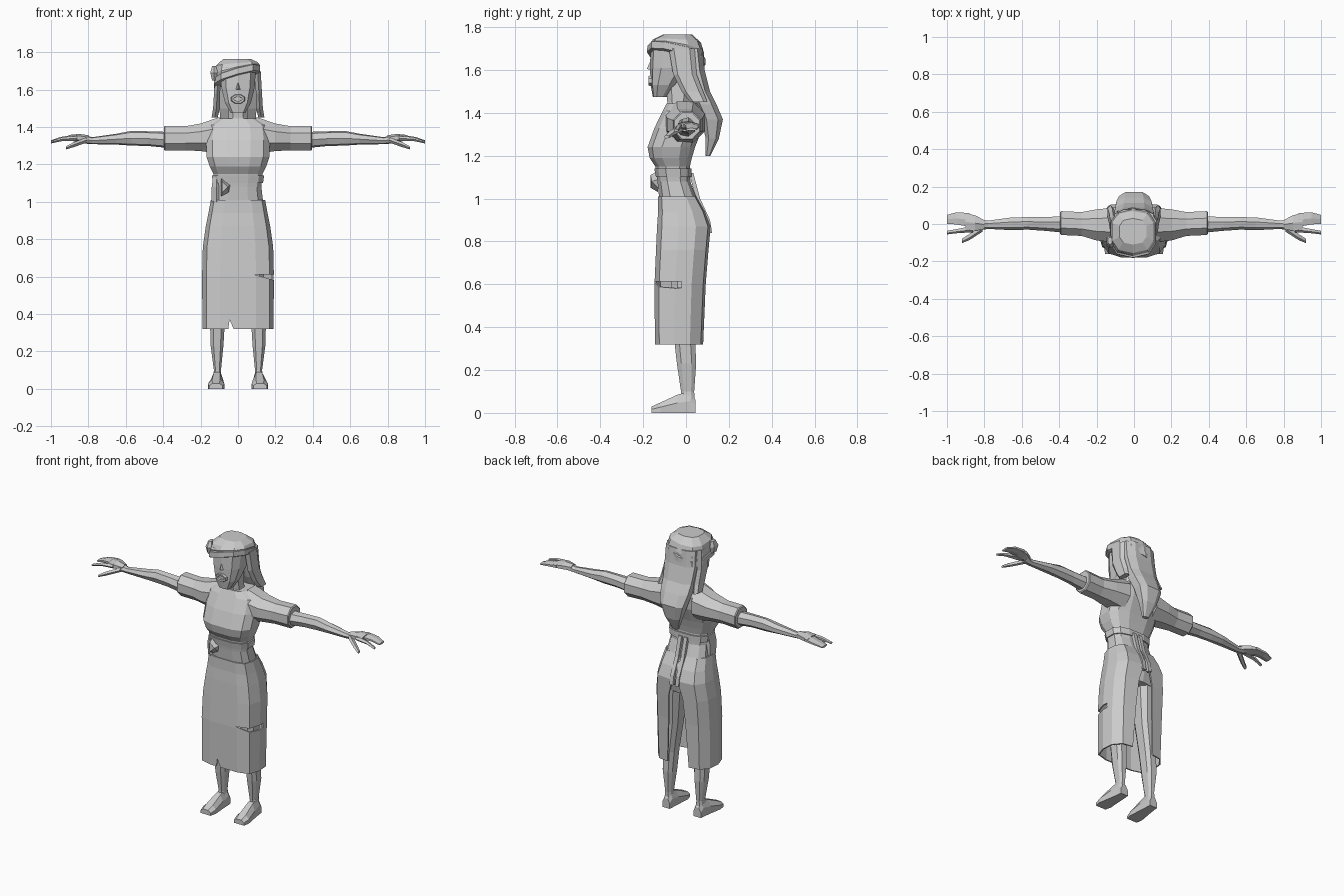
import bpy, bmesh, math
from mathutils import Vector

grey = bpy.data.materials.new("plain_grey")
grey.diffuse_color = (0.6, 0.6, 0.6, 1)


def make(name, verts, faces):
    bm = bmesh.new()
    vs = [bm.verts.new(v) for v in verts]
    for f in faces:
        bm.faces.new([vs[i] for i in f])
    bmesh.ops.recalc_face_normals(bm, faces=bm.faces)
    me = bpy.data.meshes.new(name)
    bm.to_mesh(me)
    bm.free()
    me.materials.append(grey)
    ob = bpy.data.objects.new(name, me)
    bpy.context.collection.objects.link(ob)
    return ob


def loft(name, rings, closed=True):
    """Skin a row of equal-length rings; closed rings get end caps."""
    n = len(rings[0])
    verts = [p for r in rings for p in r]
    faces = []
    for k in range(len(rings) - 1):
        for i in range(n if closed else n - 1):
            j = (i + 1) % n
            faces.append((k * n + i, k * n + j, k * n + n + j, k * n + n + i))
    if closed:
        faces += [tuple(range(n)), tuple(range(len(verts) - n, len(verts)))]
    return make(name, verts, faces)


def flat_ring(z, hx, yf, yb, cx=0, n=10, power=0.7):
    """Level rounded-box ring from half width, front y and back y."""
    out = []
    for i in range(n):
        a = 2 * math.pi * (i + 0.5) / n
        c, s = math.cos(a), math.sin(a)
        c = math.copysign(abs(c) ** power, c)
        s = math.copysign(abs(s) ** power, s)
        out.append((cx + hx * c, (yf + yb) / 2 + (yb - yf) / 2 * s, z))
    return out


def arm_ring(x, yc, zc, ry, rz, n=8):
    """Upright ring across the arm."""
    return [(x, yc + ry * math.cos(2 * math.pi * (i + .5) / n) * 1.06,
             zc + rz * math.sin(2 * math.pi * (i + .5) / n) * 1.06) for i in range(n)]


def tower(name, rows, cx=0, n=10, power=0.7):
    return loft(name, [flat_ring(*r, cx=cx, n=n, power=power) for r in rows])


# torso, with bust and waist
tower("torso", [(0.98, .14, -.125, .06), (1.08, .128, -.135, .022), (1.15, .135, -.145, .02),
                (1.19, .155, -.172, .03), (1.24, .172, -.182, .045), (1.33, .175, -.15, .08),
                (1.41, .165, -.11, .085), (1.445, .10, -.092, .06)], n=12)
tower("waistband", [(1.10, .137, -.142, .028), (1.14, .143, -.15, .028)], n=12)
tower("neck", [(1.40, .07, -.09, .03), (1.45, .055, -.09, .015), (1.56, .05, -.10, .02)], n=8)

# skirt, open along the back
half = [(0, -1), (.5, -1), (.88, -.82), (1, -.2), (.97, .45), (.75, .9)]
rows = [(.32, .19, -.145, .08, .075), (.60, .192, -.147, .092, .06), (.76, .188, -.14, .105, .05),
        (.87, .172, -.135, .115, .02), (.94, .158, -.13, .09, .004), (1.01, .145, -.13, .05, .002)]
rings = []
for z, hx, yf, yb, gap in rows:
    pts = [(hx * u, (yf + yb) / 2 + (yb - yf) / 2 * v, z) for u, v in half] + [(gap, yb, z)]
    rings.append([(-x, y, q) for x, y, q in pts[:0:-1]] + pts)
skirt = loft("skirt", rings, closed=False)
mod = skirt.modifiers.new("cloth", "SOLIDIFY")
mod.thickness = 0.008


# tears in the hem and side of the skirt
def cut(name, tri):
    cutter = make(name, [(x, -.3, z) for x, z in tri] + [(x, -.02, z) for x, z in tri],
                  [(0, 1, 2), (3, 4, 5), (0, 1, 4, 3), (1, 2, 5, 4), (2, 0, 3, 5)])
    cutter.hide_render = True
    cutter.display_type = "WIRE"
    m = skirt.modifiers.new(name, "BOOLEAN")
    m.operation, m.object, m.solver = "DIFFERENCE", cutter, "EXACT"


cut("hem_tear", [(-.045, .37), (-.055, .30), (-.015, .30)])
cut("side_tear", [(.085, .612), (.25, .612), (.25, .565)])

# hips seen through the opening
tower("hips", [(.78, .12, -.08, .08), (.87, .15, -.11, .10), (.95, .145, -.11, .085), (1.02, .13, -.11, .04)])

# pouch and folded cloth at the waist
make("waist_pouch", [(-.09, -.13, 1.03), (-.09, -.13, 1.13), (-.04, -.13, 1.09), (-.05, -.13, 1.05),
                     (-.085, -.165, 1.05), (-.085, -.165, 1.11), (-.055, -.16, 1.08)],
     [(0, 1, 2, 3), (4, 5, 6), (0, 1, 5, 4), (1, 2, 6, 5), (2, 3, 6), (3, 0, 4, 6)])
tower("folded_cloth", [(1.0, .03, -.12, -.02), (1.08, .028, -.13, -.02), (1.14, .02, -.12, -.02)],
      cx=-.115, n=6)

for s, side in ((-1, "left"), (1, "right")):
    # shoulder and sleeve
    loft(side + "_sleeve", [arm_ring(s * x, y, z, ry, rz) for x, y, z, ry, rz in (
        (.10, -.005, 1.355, .095, .10), (.20, -.005, 1.345, .085, .075), (.28, 0, 1.34, .065, .066),
        (.39, .005, 1.34, .065, .068), (.395, .005, 1.34, .06, .062))])
    # bare arm
    loft(side + "_arm", [arm_ring(s * x, y, z, ry, rz, 7) for x, y, z, ry, rz in (
        (.36, 0, 1.33, .045, .042), (.48, .002, 1.338, .036, .038), (.57, .005, 1.34, .033, .038),
        (.65, .003, 1.335, .034, .028), (.78, -.003, 1.327, .022, .018), (.83, -.003, 1.335, .03, .022))])
    # palm with spread fingers and thumb
    loft(side + "_palm", [arm_ring(s * x, y, z, ry, rz, 6) for x, y, z, ry, rz in (
        (.80, -.003, 1.335, .026, .02), (.85, .005, 1.342, .045, .02), (.90, .012, 1.342, .05, .015))])
    loft(side + "_fingers", [arm_ring(s * x, y, z, ry, rz, 6) for x, y, z, ry, rz in (
        (.88, .022, 1.343, .04, .014), (.95, .03, 1.336, .035, .01), (1.0, .025, 1.323, .026, .006))])
    loft(side + "_index_finger", [arm_ring(s * x, y, z, ry, rz, 5) for x, y, z, ry, rz in (
        (.86, -.025, 1.34, .018, .014), (.94, -.036, 1.335, .012, .01), (1.0, -.045, 1.318, .01, .006))])
    loft(side + "_thumb", [arm_ring(s * x, y, z, ry, rz, 5) for x, y, z, ry, rz in (
        (.81, -.02, 1.33, .02, .014), (.88, -.068, 1.305, .017, .013), (.92, -.09, 1.288, .012, .008))])
    # leg
    loft(side + "_leg", [flat_ring(z, hx, yf, yb, s * cx, 8) for z, hx, yf, yb, cx in (
        (.05, .024, -.025, .042, .112), (.10, .02, -.025, .04, .11), (.23, .036, -.045, .05, .112),
        (.36, .042, -.06, .045, .11), (.55, .05, -.07, .05, .09), (.85, .07, -.08, .08, .075))])
    # foot
    foot = [(-.16, .036, .03, .118), (-.12, .044, .048, .117), (-.04, .034, .085, .113),
            (.02, .028, .10, .11), (.045, .026, .06, .11)]
    loft(side + "_foot", [[(s * cx - w, y, 0), (s * cx + w, y, 0), (s * cx + w, y, h * .55),
                           (s * cx + w * .5, y, h), (s * cx - w * .5, y, h), (s * cx - w, y, h * .55)]
                          for y, w, h, cx in foot])
    # side lock of hair beside the face
    loft(side + "_hair_lock", [flat_ring(z, w, yf, yb, s * cx, 6) for z, w, yf, yb, cx in (
        (1.70, .018, -.08, .04, .105), (1.58, .018, -.06, .05, .112),
        (1.50, .02, -.02, .08, .115), (1.45, .018, .02, .10, .125))])

# face
tower("face", [(1.475, .04, -.155, -.09), (1.53, .072, -.165, -.045), (1.61, .092, -.168, .02),
               (1.72, .10, -.165, .05)])
make("nose", [(-.014, -.163, 1.60), (.014, -.163, 1.60), (0, -.183, 1.605), (0, -.163, 1.65)],
     [(0, 1, 2), (0, 2, 3), (1, 2, 3), (0, 1, 3)])
# open mouth: a raised lip ring
lips = []
for i in range(8):
    a = 2 * math.pi * (i + .5) / 8
    c, q = math.cos(a), math.sin(a)
    lips.append([(c * w, y, 1.55 + q * h) for w, h, y in
                 ((.040, .028, -.158), (.035, .024, -.175), (.024, .012, -.174), (.022, .010, -.158))])
loft("mouth", lips + [lips[0]])

# hair falling down the back
tower("back_hair", [(1.70, .11, -.03, .08), (1.60, .112, -.02, .09), (1.50, .105, .01, .115),
                    (1.44, .10, .04, .145), (1.37, .085, .07, .175), (1.28, .055, .09, .155),
                    (1.20, .02, .09, .115)], n=8)

# tilted cap with a rolled rim
def tilted(name, rows):
    out = []
    for z, hx, yf, yb, tilt in rows:
        out.append([(x, y, q + tilt * (.28 * x - .22 * (y + .04)))
                    for x, y, q in flat_ring(z, hx, yf, yb, -.006, 10, .75)])
    loft(name, out)


tilted("cap", [(1.66, .118, -.165, .08, 1), (1.70, .125, -.17, .085, .8),
               (1.735, .115, -.155, .07, .3), (1.765, .075, -.11, .03, 0)])
tilted("cap_rim", [(1.65, .118, -.17, .08, 1), (1.653, .128, -.182, .09, 1),
                   (1.685, .128, -.18, .09, 1), (1.69, .118, -.17, .08, 1)])
# knot on the side of the cap
tower("cap_knot", [(1.65, .012, -.12, -.07), (1.69, .022, -.13, -.06), (1.725, .012, -.11, -.07)], cx=-.128, n=6)

# ties hanging down the back
for s in (-1, 1):
    loft("back_tie", [[(s * .02 + d * .012, y + t, z) for d, t in ((-1, 0), (1, 0), (1, -.02), (-1, -.02))]
                      for z, y in ((.84, .122), (.90, .112), (1.0, .066), (1.12, .034))])
